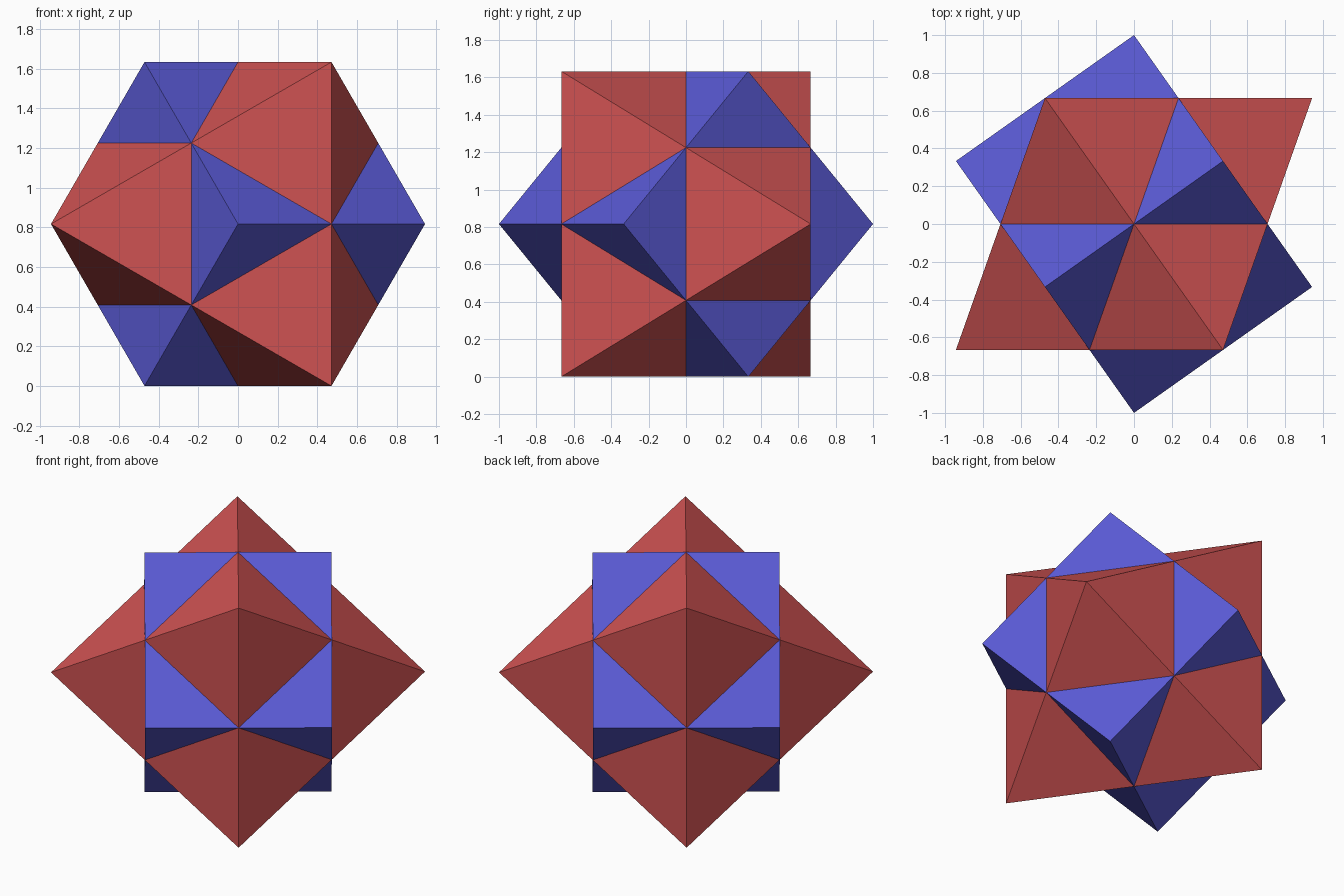
import bpy, bmesh
from math import sqrt
from mathutils import Matrix, Vector

old = bpy.data.objects.get("Cube")
if old:
    bpy.data.objects.remove(old, do_unlink=True)

HALF = 1 / sqrt(3)            # half edge of the cube
RADIUS = 2 * HALF             # centre to tip of the octahedron
HEIGHT = sqrt(2 / 3)          # height of the shared centre

# Shared axes of both solids: two tilted up and down, one level
a = Vector((1 / sqrt(6), -1 / sqrt(3), 1 / sqrt(2)))
b = Vector((a.x, a.y, -a.z))
ORIENT = Matrix((a, b, a.cross(b))).transposed().to_4x4()


def material(name, rgb):
    mat = bpy.data.materials.new(name)
    mat.use_nodes = True
    mat.diffuse_color = (*rgb, 1)
    bsdf = next(n for n in mat.node_tree.nodes if n.type == 'BSDF_PRINCIPLED')
    bsdf.inputs["Base Color"].default_value = (*rgb, 1)
    return mat


def add_solid(name, bm, mat):
    bmesh.ops.recalc_face_normals(bm, faces=bm.faces)
    mesh = bpy.data.meshes.new(name)
    bm.to_mesh(mesh)
    bm.free()
    mesh.materials.append(mat)
    obj = bpy.data.objects.new(name, mesh)
    obj.matrix_world = Matrix.Translation((0, 0, HEIGHT)) @ ORIENT
    bpy.context.collection.objects.link(obj)


# Blue cube
bm = bmesh.new()
bmesh.ops.create_cube(bm, size=2 * HALF)
add_solid("cube", bm, material("blue", (0.10, 0.10, 0.65)))

# Red octahedron whose edges cross the cube's edges at their midpoints
bm = bmesh.new()
for axis in range(3):
    for sign in (-1, 1):
        tip = Vector((0, 0, 0))
        tip[axis] = sign * RADIUS
        bm.verts.new(tip)
bmesh.ops.convex_hull(bm, input=bm.verts)
add_solid("octahedron", bm, material("red", (0.62, 0.085, 0.085)))
